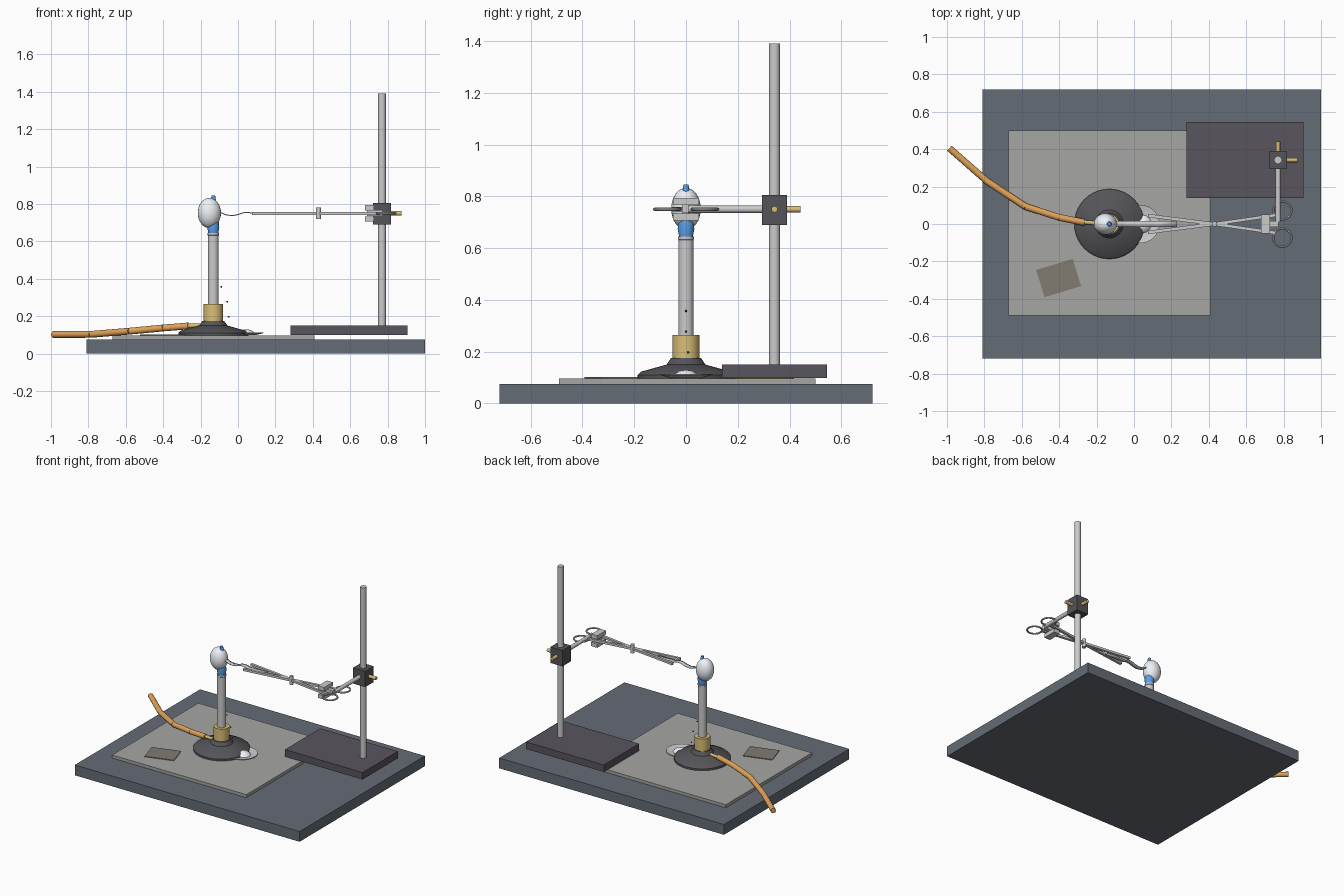
import bpy, bmesh, math
from mathutils import Vector

if "Cube" in bpy.data.objects:
    bpy.data.objects.remove(bpy.data.objects["Cube"])


def mat(name, r, g, b):
    m = bpy.data.materials.new(name)
    m.diffuse_color = (r, g, b, 1)
    m.use_nodes = True
    m.node_tree.nodes["Principled BSDF"].inputs["Base Color"].default_value = m.diffuse_color
    return m


SLATE = mat("slate", 0.13, 0.15, 0.18)
IRON = mat("iron", 0.09, 0.09, 0.10)
BASE = mat("stand_paint", 0.10, 0.09, 0.11)
BRASS = mat("brass", 0.70, 0.52, 0.18)
RUBBER = mat("rubber", 0.75, 0.36, 0.10)
BLUE = mat("blue_flame", 0.10, 0.35, 0.80)
PAPER = mat("abrasive", 0.22, 0.20, 0.17)
MAT = mat("mat_grey", 0.38, 0.38, 0.37)
WHITE = mat("white_glow", 0.85, 0.88, 0.92)


def finish(o, name, m=None, smooth=False):
    o.name = name
    if m:
        o.data.materials.append(m)
    if smooth:
        bpy.ops.object.select_all(action='DESELECT')
        o.select_set(True)
        bpy.context.view_layer.objects.active = o
        bpy.ops.object.shade_smooth_by_angle(angle=math.radians(35))
    return o


def from_bm(bm, name, m=None, smooth=False):
    bmesh.ops.recalc_face_normals(bm, faces=bm.faces)
    me = bpy.data.meshes.new(name)
    bm.to_mesh(me)
    bm.free()
    o = bpy.data.objects.new(name, me)
    bpy.context.collection.objects.link(o)
    return finish(o, name, m, smooth)


def box(name, lo, hi, m=None, rz=0):
    lo, hi = Vector(lo), Vector(hi)
    bpy.ops.mesh.primitive_cube_add(size=1, location=(lo + hi) / 2, rotation=(0, 0, rz))
    o = bpy.context.object
    o.scale = hi - lo
    return finish(o, name, m)


def rod(name, a, b, r, m=None, n=20, r2=None):
    a, b = Vector(a), Vector(b)
    bpy.ops.mesh.primitive_cone_add(vertices=n, radius1=r, radius2=r if r2 is None else r2,
                                    depth=(b - a).length, location=(a + b) / 2)
    o = bpy.context.object
    o.rotation_euler = (b - a).to_track_quat('Z', 'Y').to_euler()
    return finish(o, name, m, True)


def bar(name, a, b, w, h, m=None):
    # flat bar lying in the horizontal plane between two points
    a, b = Vector(a), Vector(b)
    c, d = (a + b) / 2, b - a
    s = Vector((d.length, w, h)) / 2
    return box(name, c - s, c + s, m, math.atan2(d.y, d.x))


def ball(name, c, r, m=None, u=24, v=16):
    bpy.ops.mesh.primitive_uv_sphere_add(segments=u, ring_count=v, radius=1, location=c)
    o = bpy.context.object
    o.scale = r
    return finish(o, name, m, True)


def lathe(name, x, y, profile, m=None, n=40):
    bm = bmesh.new()
    vs = [bm.verts.new((r, 0, z)) for r, z in profile]
    es = [bm.edges.new(p) for p in zip(vs, vs[1:])]
    bmesh.ops.spin(bm, geom=vs + es, cent=(0, 0, 0), axis=(0, 0, 1),
                   angle=math.tau, steps=n)
    bmesh.ops.remove_doubles(bm, verts=bm.verts, dist=1e-5)
    o = from_bm(bm, name, m, True)
    o.location = (x, y, 0)
    return o


# bench, heat mat and abrasive paper
box("bench_top", (-0.81, -0.72, 0), (1.0, 0.72, 0.075), SLATE)
box("heat_mat", (-0.67, -0.49, 0.075), (0.41, 0.50, 0.097), MAT)
box("abrasive_paper", (-0.505, -0.365, 0.097), (-0.301, -0.213, 0.102), PAPER, math.radians(17))

# burner
BX = -0.132
lathe("burner_base", BX, 0, [(0, 0.097), (0.187, 0.097), (0.187, 0.110), (0.175, 0.122),
                             (0.075, 0.150), (0.058, 0.175), (0, 0.175)], IRON)
rod("burner_collar", (BX, 0, 0.174), (BX, 0, 0.265), 0.052, BRASS, 32)
lathe("burner_tube", BX, 0, [(0, 0.262), (0.029, 0.262), (0.029, 0.632), (0.031, 0.634),
                             (0.031, 0.645), (0.023, 0.645), (0.023, 0.60), (0, 0.60)], None, 28)
rod("gas_inlet", (-0.29, 0.012, 0.149), (-0.15, 0, 0.149), 0.011, BRASS)

# rubber hose in straight lengths
hose = [(-0.265, 0.008, 0.148), (-0.40, 0.035, 0.137), (-0.58, 0.093, 0.120),
        (-0.785, 0.228, 0.103), (-0.987, 0.405, 0.102)]
for i, (a, b) in enumerate(zip(hose, hose[1:])):
    rod(f"hose_{i}", a, b, 0.018, RUBBER, 16)

# flame and bright burning tip
lathe("blue_flame", BX, 0, [(0, 0.64), (0.026, 0.64), (0.032, 0.675), (0.030, 0.70),
                            (0.010, 0.845), (0, 0.845)], BLUE, 24)
ball("burning_glow", (-0.153, 0, 0.752), (0.062, 0.057, 0.081), WHITE)

# metal ribbon, wavy then straight
path = [(-0.12, 0.757), (-0.09, 0.756), (-0.065, 0.745), (-0.03, 0.740), (0.0, 0.746),
        (0.03, 0.756), (0.06, 0.757), (0.09, 0.749), (0.13, 0.749), (0.23, 0.75)]
bm = bmesh.new()
rows = [[bm.verts.new((x, s * 0.016, z)) for s in (-1, 1)] for x, z in path]
for p, q in zip(rows, rows[1:]):
    bm.faces.new((p[0], q[0], q[1], p[1]))
ribbon = from_bm(bm, "metal_ribbon", None, True)
ribbon.modifiers.new("thick", 'SOLIDIFY').thickness = 0.005

# tongs: two crossing bars with finger rings
for s, n in ((1, "a"), (-1, "b")):
    bar(f"tong_jaw_{n}", (0.075, s * 0.045, 0.75), (0.43, 0, 0.75), 0.018, 0.016)
    bar(f"tong_handle_{n}", (0.43, 0, 0.75), (0.755, -s * 0.047, 0.75), 0.018, 0.016)
    bpy.ops.mesh.primitive_torus_add(major_radius=0.049, minor_radius=0.006, major_segments=28,
                                     minor_segments=8, location=(0.793, s * 0.073, 0.75))
    finish(bpy.context.object, f"finger_ring_{n}", None, True)
    zc = 0.75 + s * 0.030
    box(f"clamp_jaw_{n}", (0.68, -0.05, zc - 0.014), (0.728, 0.05, zc + 0.014))
rod("tong_pivot", (0.43, 0, 0.72), (0.43, 0, 0.78), 0.014)
box("clamp_bridge", (0.69, -0.015, 0.735), (0.772, 0.015, 0.768))

# retort stand with boss head and screws
SX, SY = 0.77, 0.342
box("stand_base", (0.28, 0.14, 0.099), (0.905, 0.545, 0.15), BASE)
rod("stand_rod", (SX, SY, 0.148), (SX, SY, 1.39), 0.021, None, 24)
box("boss_head", (SX - 0.049, SY - 0.049, 0.69), (SX + 0.049, SY + 0.049, 0.805), IRON)
rod("clamp_arm", (SX, SY - 0.04, 0.75), (SX, 0.01, 0.75), 0.014)
rod("boss_screw_side", (SX + 0.04, SY, 0.75), (SX + 0.104, SY, 0.75), 0.012, BRASS)
rod("boss_screw_back", (SX, SY + 0.04, 0.75), (SX, SY + 0.1, 0.75), 0.012, BRASS)

# watch glass with ash pile and falling specks
lathe("watch_glass", 0.035, 0, [(0, 0.098), (0.06, 0.099), (0.102, 0.110), (0.102, 0.114),
                                (0.06, 0.104), (0, 0.103)])
lathe("ash_pile", 0.045, 0, [(0.05, 0.101), (0.040, 0.116), (0.02, 0.127), (0, 0.13)], WHITE, 20)
for i, p in enumerate([(-0.09, 0, 0.357), (-0.058, 0, 0.277), (-0.05, 0.008, 0.197)]):
    ball(f"ash_speck_{i}", p, (0.005, 0.005, 0.005), IRON, 8, 6)
